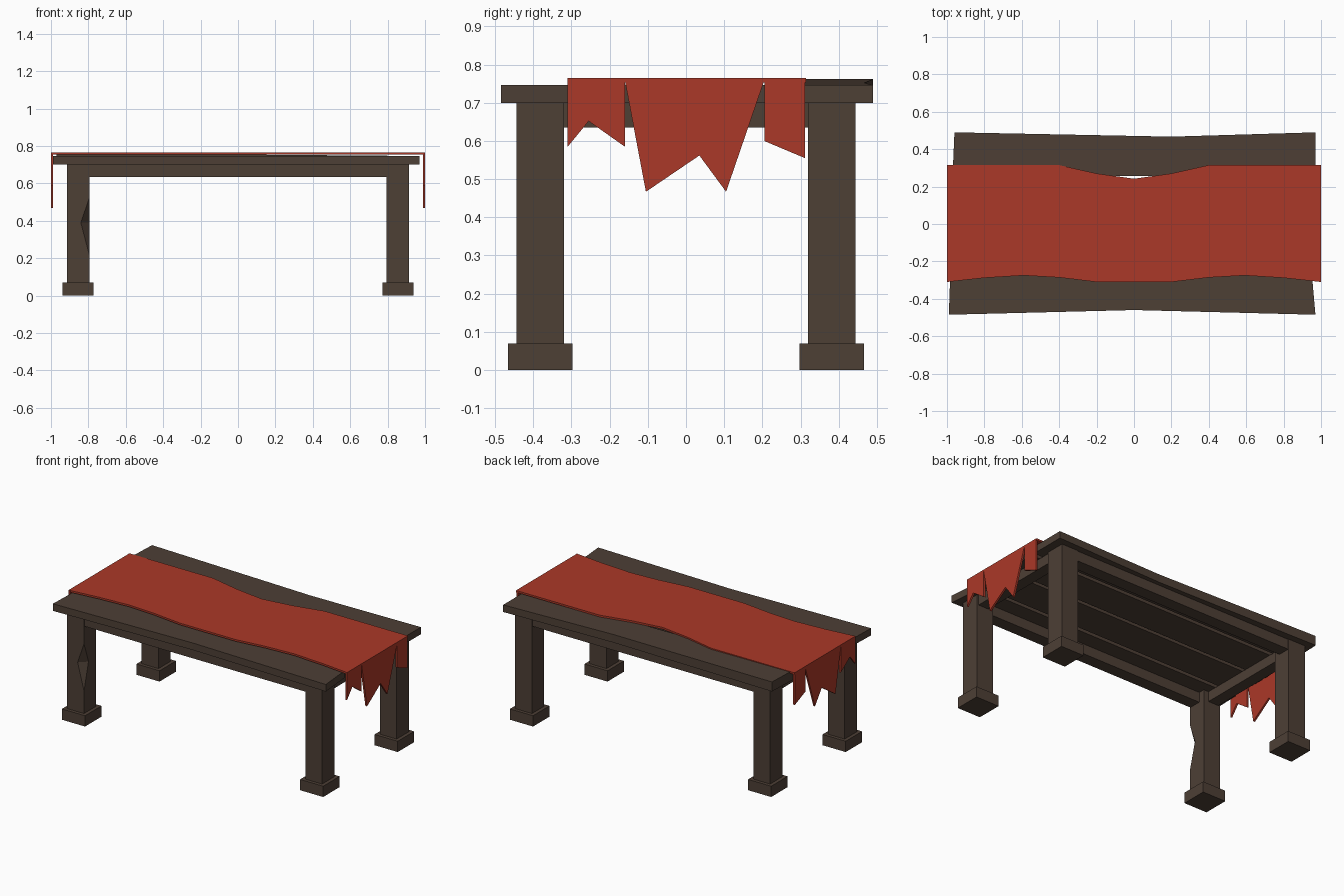
import bpy, bmesh
from mathutils import Vector

if "Cube" in bpy.data.objects:
    bpy.data.objects.remove(bpy.data.objects["Cube"])


def material(name, rgb):
    m = bpy.data.materials.new(name)
    m.diffuse_color = (*rgb, 1)
    m.use_nodes = True
    m.node_tree.nodes["Principled BSDF"].inputs["Base Color"].default_value = m.diffuse_color
    return m


WOOD = material("dark_wood", (0.075, 0.05, 0.036))
RED = material("red_cloth", (0.41, 0.04, 0.021))


def finish(name, bm, mat):
    bmesh.ops.recalc_face_normals(bm, faces=bm.faces)
    me = bpy.data.meshes.new(name)
    bm.to_mesh(me)
    bm.free()
    me.materials.append(mat)
    ob = bpy.data.objects.new(name, me)
    bpy.context.collection.objects.link(ob)
    return ob


def extrude(name, points, offset, mat):
    """Flat outline pushed along an offset vector."""
    bm = bmesh.new()
    face = bm.faces.new([bm.verts.new(p) for p in points])
    out = bmesh.ops.extrude_face_region(bm, geom=[face])["geom"]
    verts = [v for v in out if isinstance(v, bmesh.types.BMVert)]
    bmesh.ops.translate(bm, verts=verts, vec=Vector(offset))
    return finish(name, bm, mat)


def box(name, x0, x1, y0, y1, z0, z1):
    return extrude(name, [(x0, y0, z0), (x1, y0, z0), (x1, y1, z0), (x0, y1, z0)],
                   (0, 0, z1 - z0), WOOD)


# Legs and feet
legs = {}
for sx, side in ((-1, "left"), (1, "right")):
    for sy, end in ((-1, "front"), (1, "back")):
        cx, cy = sx * 0.855, sy * 0.382
        legs[end, side] = box(f"{end}_{side}_leg", cx - .0605, cx + .0605,
                              cy - .0625, cy + .0625, 0.07, 0.70)
        box(f"{end}_{side}_foot", cx - .083, cx + .083, cy - .084, cy + .084, 0, 0.07)

# Chipped corner on the front left leg
bm = bmesh.new()
ex, ey = -0.7945, -0.4445
chip = [(ex + .01, ey - .01, .14), (ex + .01, ey - .01, .58),
        (ex - .056, ey - .01, .39), (ex + .01, ey + .056, .39)]
v = [bm.verts.new(p) for p in chip]
for f in ((0, 1, 2), (0, 1, 3), (0, 2, 3), (1, 2, 3)):
    bm.faces.new([v[i] for i in f])
cutter = finish("chip_cutter", bm, WOOD)
cutter.hide_render = True
cutter.hide_viewport = True
mod = legs["front", "left"].modifiers.new("chip", "BOOLEAN")
mod.operation = 'DIFFERENCE'
mod.solver = 'EXACT'
mod.object = cutter

# Apron rails
for s, end, side in ((-1, "front", "left"), (1, "back", "right")):
    y0, y1 = sorted((s * .36, s * .44))
    box(f"{end}_apron", -.80, .80, y0, y1, .635, .70)
    x0, x1 = sorted((s * .83, s * .905))
    box(f"{side}_apron", x0, x1, -.325, .325, .635, .70)

# Top planks, uneven outlines with gaps between
Z = .70
planks = {
    "front_plank": [(-.99, -.485), (0, -.46), (.97, -.485), (.95, -.257), (-.982, -.257)],
    "inner_front_plank": [(-.975, -.232), (.97, -.232), (.965, -.012), (-.98, -.012)],
    "inner_back_plank": [(-.98, .012), (.965, .012), (.97, .232), (-.97, .232)],
    "back_plank": [(-.97, .257), (.97, .257), (.97, .49), (.2, .467), (-.96, .49)],
}
for name, pts in planks.items():
    ob = extrude(name, [(x, y, Z) for x, y in pts], (0, 0, .046), WOOD)
    if name == "back_plank":  # warped upward at the left end
        for vert in ob.data.vertices:
            if vert.co.z > Z + .01:
                vert.co.z += .016 * (.97 - vert.co.x) / 1.94

# Cloth runner with wavy edges
front = [(-1, -.31), (-.8, -.288), (-.59, -.275), (-.4, -.286), (-.2, -.31), (.2, -.31),
         (.4, -.286), (.59, -.275), (.8, -.288), (1, -.31)]
back = [(1, .315), (.4, .315), (.2, .27), (0, .242), (-.2, .27), (-.4, .315), (-1, .315)]
extrude("cloth_runner", [(x, y, .753) for x, y in front + back], (0, 0, .012), RED)

# Torn hanging ends
tatter = [(-.31, .765), (-.31, .585), (-.255, .652), (-.16, .585), (-.16, .758),
          (-.105, .467), (.035, .562), (.105, .467), (.205, .758), (.205, .60),
          (.312, .555), (.312, .765)]
for s, side in ((-1, "left"), (1, "right")):
    extrude(f"{side}_cloth_drape", [(s, y, z) for y, z in tatter], (-s * .012, 0, 0), RED)
